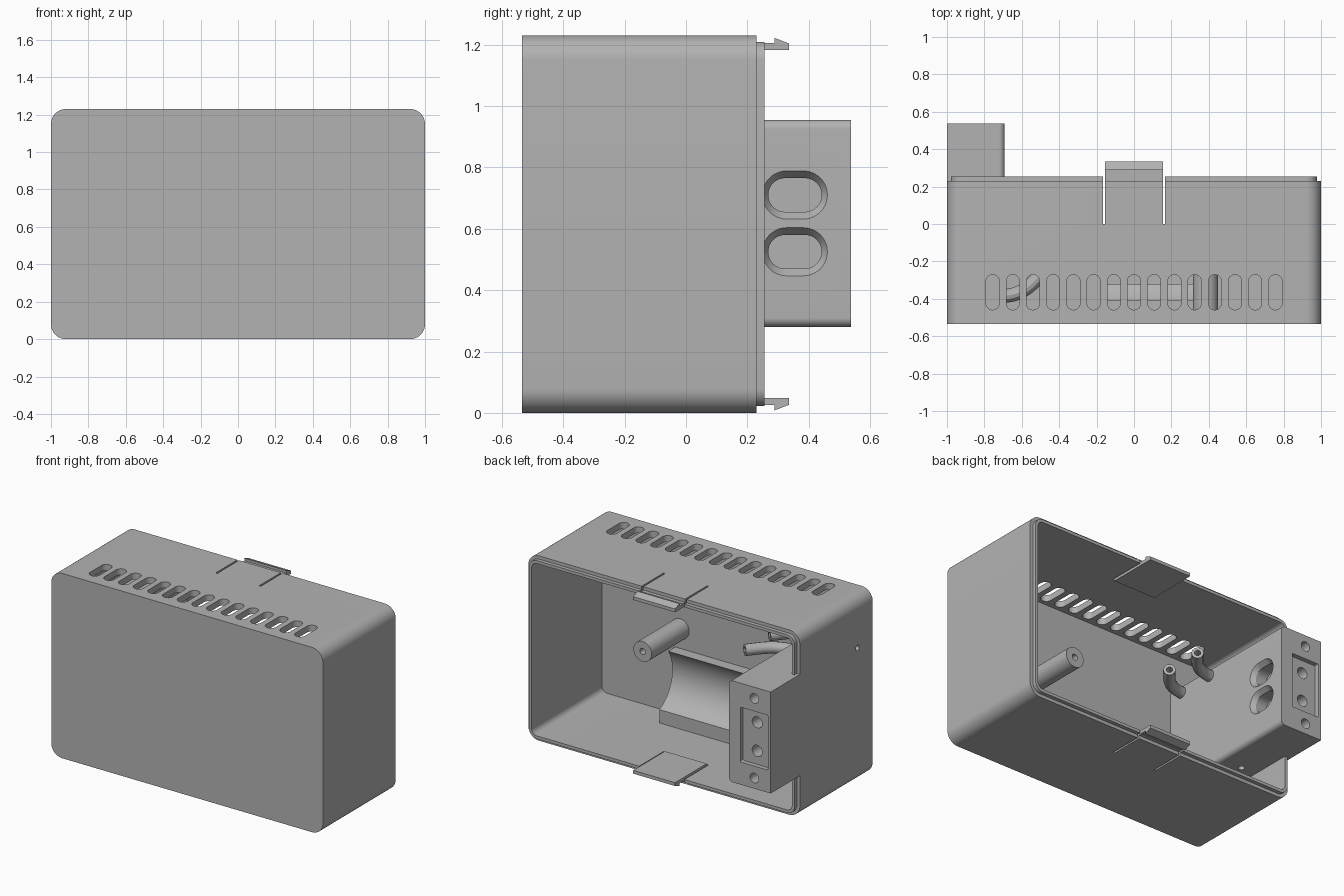
import bpy, bmesh, math

default = bpy.data.objects.get("Cube")
if default:
    bpy.data.objects.remove(default, do_unlink=True)

grey = bpy.data.materials.new("plain_grey")
grey.use_nodes = True
color = (0.45, 0.45, 0.45, 1)
grey.diffuse_color = color
grey.node_tree.nodes["Principled BSDF"].inputs["Base Color"].default_value = color


def rounded(a0, a1, b0, b1, radii, steps=10):
    """Rounded rectangle outline; radii run counter-clockwise from the low corner."""
    if not isinstance(radii, tuple):
        radii = (radii,) * 4
    signs = ((-1, -1), (1, -1), (1, 1), (-1, 1))
    pts = []
    for i, (r, (sa, sb)) in enumerate(zip(radii, signs)):
        ca = (a0 + r) if sa < 0 else (a1 - r)
        cb = (b0 + r) if sb < 0 else (b1 - r)
        if r == 0:
            pts.append((ca, cb))
            continue
        for k in range(steps + 1):
            t = math.pi + (i + k / steps) * math.pi / 2
            p = (ca + r * math.cos(t), cb + r * math.sin(t))
            if not pts or math.dist(p, pts[-1]) > 1e-5:
                pts.append(p)
    if math.dist(pts[0], pts[-1]) < 1e-5:
        pts.pop()
    return pts


def stadium(a, b, half_a, half_b):
    return rounded(a - half_a, a + half_a, b - half_b, b + half_b, min(half_a, half_b))


def circle(a, b, r):
    return stadium(a, b, r, r)


def prism(name, pts, axis, lo, hi, end_pts=None):
    """Extrude an outline along an axis, optionally lofting to a second outline."""
    place = {"x": lambda a, b, t: (t, a, b),
             "y": lambda a, b, t: (a, t, b),
             "z": lambda a, b, t: (a, b, t)}[axis]
    bm = bmesh.new()
    low = [bm.verts.new(place(a, b, lo)) for a, b in pts]
    high = [bm.verts.new(place(a, b, hi)) for a, b in (end_pts or pts)]
    bm.faces.new(low)
    bm.faces.new(high)
    for i in range(len(low)):
        j = (i + 1) % len(low)
        bm.faces.new((low[i], low[j], high[j], high[i]))
    bmesh.ops.recalc_face_normals(bm, faces=bm.faces)
    mesh = bpy.data.meshes.new(name)
    bm.to_mesh(mesh)
    bm.free()
    mesh.materials.append(grey)
    obj = bpy.data.objects.new(name, mesh)
    bpy.context.collection.objects.link(obj)
    return obj


def select(obj):
    bpy.ops.object.select_all(action="DESELECT")
    obj.select_set(True)
    bpy.context.view_layer.objects.active = obj


def combine(target, tool, operation="DIFFERENCE"):
    select(target)
    mod = target.modifiers.new("combine", "BOOLEAN")
    mod.operation, mod.solver, mod.object = operation, "EXACT", tool
    bpy.ops.object.modifier_apply(modifier=mod.name)
    bpy.data.objects.remove(tool, do_unlink=True)


def smooth(obj):
    select(obj)
    bpy.ops.object.shade_smooth_by_angle(angle=math.radians(30))


H, FRONT, RIM, LIP, BACK = 1.23, -0.535, 0.23, 0.255, 0.538
WALL, STEP = 0.042, 0.022


def inset_outline(d):
    return rounded(-1 + d, 1 - d, d, H - d, 0.08 - d)


# Housing: rounded shell with a stepped lip, open at the back
housing = prism("housing", inset_outline(0), "y", FRONT, RIM)
combine(housing, prism("lip", inset_outline(STEP), "y", 0, LIP), "UNION")
combine(housing, prism("cavity", inset_outline(WALL), "y", FRONT + 0.05, 0.5))

# Socket block running the full depth along one side wall
block = rounded(-1, -0.692, 0.28, 0.955, (0, 0.03, 0.03, 0))
combine(housing, prism("socket_block", block, "y", FRONT + 0.02, BACK), "UNION")

# Vent slots through the top
for i in range(-7, 8):
    combine(housing, prism("vent", stadium(i * 0.108, -0.365, 0.035, 0.094), "z", H - 0.1, H + 0.1))

# Thin cuts that free the snap tongues, top and bottom
for x in (-0.16, 0.16):
    for z in (0, H):
        cut = rounded(x - 0.006, x + 0.006, 0, 0.4, 0)
        combine(housing, prism("tongue_cut", cut, "z", z - 0.06, z + 0.06))

# Block back: shallow recess, two contact holes, two screw holes
X_HOLE = -0.88
combine(housing, prism("recess", rounded(-0.98, -0.777, 0.43, 0.795, 0.008), "y", BACK - 0.03, 0.7))
for z in (0.52, 0.71):
    combine(housing, prism("contact", circle(X_HOLE, z, 0.037), "y", BACK - 0.13, 0.7))
for z in (0.35, 0.88):
    combine(housing, prism("screw", circle(X_HOLE, z, 0.032), "y", BACK - 0.15, 0.7))

# Block inner face: two flared oblong openings
for z in (0.525, 0.71):
    inner, outer = stadium(0.355, z, 0.087, 0.055), stadium(0.355, z, 0.107, 0.08)
    combine(housing, prism("opening", inner, "x", -0.80, -0.6))
    combine(housing, prism("flare", inner, "x", -0.722, -0.690, outer))

# Small feed holes in the side wall and the block underside
combine(housing, prism("side_hole", circle(-0.375, 0.9, 0.018), "x", -1.1, -0.6))
combine(housing, prism("under_hole", circle(-0.85, -0.02, 0.02), "z", 0.2, 0.36))
smooth(housing)

# Snap tongues with barbs
tongue = [(0, 0.025), (0.335, 0.025), (0.288, 0.008), (0.288, 0.025)]
for name, flip in (("bottom_clip", False), ("top_clip", True)):
    profile = [(0.002, 0.025), (0.288, 0.025), (0.288, 0.008), (0.335, 0.026),
               (0.335, 0.048), (0.002, 0.048)]
    if flip:
        profile = [(y, H - z) for y, z in profile]
    prism(name, profile, "x", -0.154, 0.154)

# Concave cradle against the front wall
arc = [math.radians(245 - 101.4 * k / 24) for k in range(25)]
cradle = [(-0.5, 0.03), (-0.32, 0.03)]
cradle += [(-0.22 + 0.236 * math.cos(t), 0.345 + 0.236 * math.sin(t)) for t in arc]
cradle += [(-0.5, 0.485)]
smooth(prism("cradle", cradle, "x", -0.17, 0.42))

# Standoff post with a pilot hole
post = prism("standoff_post", circle(0.383, 0.615, 0.067), "y", -0.5, -0.09)
combine(post, prism("pilot", circle(0.383, 0.615, 0.02), "y", -0.3, 0.1))
smooth(post)

# Bent cable tubes leaving the block
for name, y in (("front_tube", -0.385), ("rear_tube", -0.125)):
    curve = bpy.data.curves.new(name, "CURVE")
    curve.dimensions = "3D"
    curve.bevel_depth, curve.bevel_resolution = 0.037, 4
    line = curve.splines.new("BEZIER")
    line.bezier_points.add(1)
    ends = (((-0.71, y, 0.9), (0.14, 0.0)), ((-0.46, y + 0.165, 0.9), (0.06, 0.07)))
    for p, (co, (dx, dy)) in zip(line.bezier_points, ends):
        p.co = co
        p.handle_left = (co[0] - dx, co[1] - dy, co[2])
        p.handle_right = (co[0] + dx, co[1] + dy, co[2])
    tube = bpy.data.objects.new(name, curve)
    bpy.context.collection.objects.link(tube)
    curve.materials.append(grey)
    select(tube)
    bpy.ops.object.convert(target="MESH")
    tube = bpy.context.view_layer.objects.active
    shell = tube.modifiers.new("wall", "SOLIDIFY")
    shell.thickness, shell.offset = 0.018, -1
    bpy.ops.object.modifier_apply(modifier=shell.name)
    smooth(tube)
